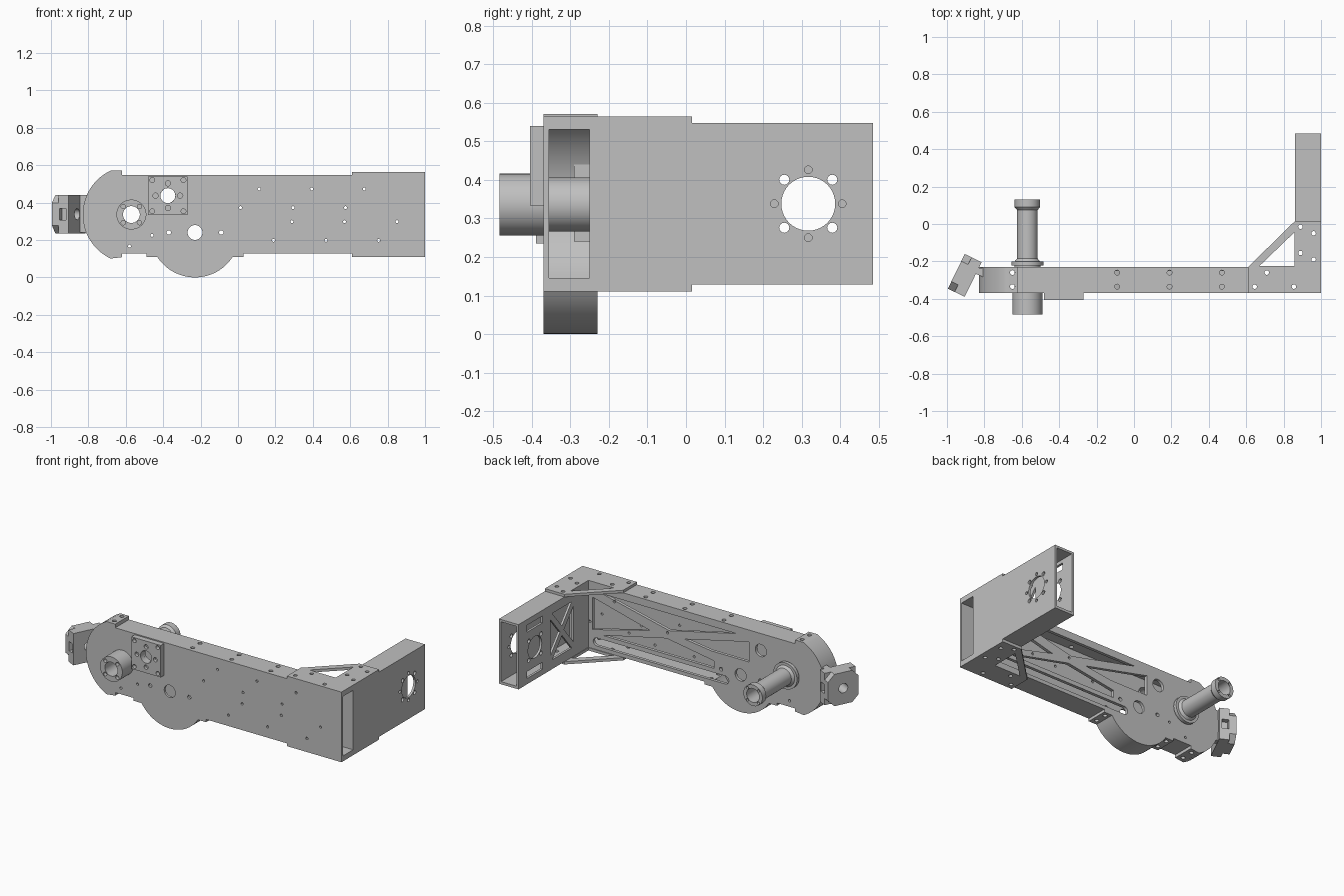
import bpy, bmesh, math
from mathutils import Matrix

if "Cube" in bpy.data.objects:
    bpy.data.objects.remove(bpy.data.objects["Cube"], do_unlink=True)

# Single machined grey
SHADE = (0.527, 0.527, 0.527, 1)
grey = bpy.data.materials.new("machined_grey")
grey.use_nodes = True
grey.diffuse_color = SHADE
grey.node_tree.nodes["Principled BSDF"].inputs["Base Color"].default_value = SHADE


def arc(cx, cy, r, start, end, n=32):
    angles = [math.radians(start + (end - start) * i / n) for i in range(n + 1)]
    return [(cx + r * math.cos(a), cy + r * math.sin(a)) for a in angles]


def circle(cx, cy, r, n=24):
    return arc(cx, cy, r, 0, 360, n)[:-1]


def rect(x0, x1, y0, y1):
    return [(x0, y0), (x1, y0), (x1, y1), (x0, y1)]


def finish(name, bm):
    bmesh.ops.recalc_face_normals(bm, faces=bm.faces)
    mesh = bpy.data.meshes.new(name)
    bm.to_mesh(mesh)
    bm.free()
    mesh.materials.append(grey)
    obj = bpy.data.objects.new(name, mesh)
    bpy.context.scene.collection.objects.link(obj)
    return obj


def solid(name, prisms):
    """Object made of outlines extruded along an axis: (outline, axis, low, high)."""
    bm = bmesh.new()
    place = {"x": lambda a, b, t: (t, a, b), "y": lambda a, b, t: (a, t, b),
             "z": lambda a, b, t: (a, b, t)}
    for outline, axis, low, high in prisms:
        rings = [[bm.verts.new(place[axis](a, b, t)) for a, b in outline] for t in (low, high)]
        for ring in rings:
            bm.faces.new(ring)
        for i in range(len(outline)):
            j = (i + 1) % len(outline)
            bm.faces.new((rings[0][i], rings[0][j], rings[1][j], rings[1][i]))
    return finish(name, bm)


def cut(obj, prisms):
    cutter = solid("cutter", prisms)
    cutter.hide_render = True
    mod = obj.modifiers.new("cut", "BOOLEAN")
    mod.operation, mod.solver, mod.object = "DIFFERENCE", "EXACT", cutter
    graph = bpy.context.evaluated_depsgraph_get()
    graph.update()
    mesh = bpy.data.meshes.new_from_object(obj.evaluated_get(graph))
    obj.modifiers.clear()
    obj.data = mesh
    bpy.data.objects.remove(cutter, do_unlink=True)


def lathe(name, profile, cx, cz):
    """Closed (radius, y) profile turned about a line along y."""
    bm = bmesh.new()
    verts = [bm.verts.new((cx + r, y, cz)) for r, y in profile]
    edges = [bm.edges.new((verts[i - 1], verts[i])) for i in range(len(verts))]
    bmesh.ops.spin(bm, geom=verts + edges, cent=(cx, 0, cz), axis=(0, 1, 0),
                   angle=math.tau, steps=48)
    bmesh.ops.remove_doubles(bm, verts=bm.verts, dist=0.0001)
    return finish(name, bm)


def bolt_circle(cx, cy, radius, hole, start, axis, low, high):
    return [(circle(cx + radius * math.cos(math.radians(start + 90 * i)),
                    cy + radius * math.sin(math.radians(start + 90 * i)), hole, 16),
             axis, low, high) for i in range(4)]


HUB = (-0.57, 0.336)
BULGE = (-0.23, 0.24)
FRONT, BACK = -0.37, -0.23
TOP, BOTTOM = 0.547, 0.128

# Hollow arm with rounded end, lower bulge and mounting ears
outline = ([(1, TOP), (-0.62, TOP), (-0.62, 0.571)] + arc(*HUB, 0.26, 115.3, 244.7)
           + [(-0.62, 0.108), (-0.62, BOTTOM), (-0.49, BOTTOM), (-0.49, 0.11)]
           + arc(*BULGE, 0.24, 212.8, 327.2)
           + [(0.03, 0.11), (0.03, BOTTOM), (1, BOTTOM)])
arm = solid("arm_shell", [(outline, "y", FRONT, BACK)])
cavity = ([(1.1, 0.53)] + arc(*HUB, 0.245, 128, 231)
          + arc(*BULGE, 0.225, 205, 335) + [(1.1, 0.145)])
cut(arm, [(cavity, "y", -0.355, -0.25)])

# Small holes through the arm, large windows and hub bore
holes = [(circle(x + 0.281 * i, z, 0.008, 12), "y", -0.5, 0)
         for x, z in ((0.113, 0.473), (0.013, 0.373), (0.288, 0.298), (0.19, 0.198))
         for i in range(3)]
holes += [(circle(x, z, r, 20), "y", -0.5, 0) for x, z, r in (
    (-0.58, 0.167, 0.008), (-0.46, 0.225, 0.008), (-0.37, 0.24, 0.012),
    (-0.09, 0.24, 0.012), (-0.23, 0.24, 0.04), (-0.375, 0.437, 0.04), (*HUB, 0.05))]
cut(arm, holes)

# Bolt holes in the upper wall, the lower ears and under the gussets
gusset_bolts = [(0.71, -0.26), (0.645, -0.335), (0.855, -0.335), (0.89, -0.155),
                (0.96, -0.19), (0.89, -0.015), (0.96, -0.05)]
cut(arm, [(circle(x, y, 0.013, 16), "z", low, 0.7)
          for x, low in ((-0.65, 0), (-0.09, 0.5), (0.19, 0.5), (0.47, 0.5))
          for y in (-0.26, -0.335)]
    + [(circle(x, y, 0.013, 16), "z", 0.08, 0.2) for x in (-0.46, 0.0) for y in (-0.26, -0.335)]
    + [(circle(x, y, 0.012, 16), "z", 0, 1) for x, y in gusset_bolts[:3]])

# Truss windows in the rear wall
cut(arm, [(tri, "y", -0.28, -0.2) for tri in (
    [(0.83, 0.46), (0.83, 0.25), (0.42, 0.355)],
    [(0.76, 0.5), (-0.2, 0.5), (0.28, 0.39)],
    [(-0.29, 0.47), (-0.29, 0.34), (-0.02, 0.34), (0.17, 0.365)],
    [(0.76, 0.232), (-0.04, 0.232), (-0.04, 0.28), (0.3, 0.335)],
    arc(0.8, 0.178, 0.026, -90, 90, 8) + arc(-0.12, 0.178, 0.026, 90, 270, 8))])

# Hollow side leg
leg = solid("side_leg", [(rect(0.86, 1, BOTTOM, TOP), "y", BACK, 0.485)])
cut(leg, [(rect(0.875, 0.985, 0.145, 0.532), "y", -0.215, 0.6)])
cut(leg, [(circle(0.317, 0.338, 0.07, 40), "x", 0.8, 1.1)]
    + bolt_circle(0.317, 0.338, 0.088, 0.013, 45, "x", 0.8, 1.1)
    + bolt_circle(0.317, 0.338, 0.088, 0.01, 0, "x", 0.93, 1.1)
    + [(circle(x, y, 0.012, 16), "z", 0, 1) for x, y in gusset_bolts[3:]])
# Crossed truss and slots on the inner wall of the leg
cy, cz, h, w = 0.04, 0.338, 0.15, 0.12
cut(leg, [([(cy + s * w, cz - h + 0.03), (cy + s * w, cz + h - 0.03), (cy + s * 0.02, cz)],
           "x", 0.8, 0.88) for s in (-1, 1)]
    + [([(cy - w + 0.02, cz + s * h), (cy + w - 0.02, cz + s * h), (cy, cz + s * 0.03)],
        "x", 0.8, 0.88) for s in (-1, 1)]
    + [(rect(0.24, 0.4, z, z + 0.045), "x", 0.8, 0.88) for z in (0.165, 0.465)])

# Corner gussets above and below
for name, low, high in (("top_gusset", TOP, 0.564), ("bottom_gusset", 0.11, BOTTOM)):
    gusset = solid(name, [([(0.61, FRONT), (1, FRONT), (1, 0.015), (0.86, 0.015),
                            (0.61, BACK)], "z", low, high)])
    cut(gusset, [([(0.67, -0.225), (0.857, -0.225), (0.857, -0.045)], "z", 0, 1)]
        + [(circle(x, y, 0.012, 16), "z", 0, 1) for x, y in gusset_bolts])

# Hollow shaft with front collar and rear flanges
shaft = lathe("hub_shaft", [
    (0.045, -0.483), (0.08, -0.483), (0.08, -0.36), (0.07, -0.36), (0.07, -0.222),
    (0.085, -0.222), (0.085, -0.2), (0.068, -0.2), (0.055, -0.185), (0.055, 0.075),
    (0.068, 0.09), (0.068, 0.13), (0.045, 0.13)], *HUB)
cut(shaft, bolt_circle(*HUB, 0.061, 0.012, 45, "y", -0.6, -0.44)
    + bolt_circle(*HUB, 0.056, 0.008, 45, "y", 0.1, 0.2))

# Square mounting block on the front
block = solid("mount_block", [(rect(-0.48, -0.27, 0.333, 0.54), "y", -0.405, FRONT)])
cut(block, [(circle(-0.375, 0.437, 0.04, 32), "y", -0.5, 0)]
    + bolt_circle(-0.375, 0.437, 0.066, 0.014, 0, "y", -0.5, -0.385)
    + bolt_circle(-0.375, 0.437, 0.118, 0.013, 45, "y", -0.5, -0.38))

# Wrist neck and angled end bracket
solid("wrist_neck", [([(-0.85, -0.265), (-0.79, -0.29), (-0.79, -0.235), (-0.835, -0.235)],
                      "z", 0.24, 0.44)])
a, b = 0.103, 0.06
wrist = solid("wrist_bracket", [(rect(-a, a, -a, a), "y", -0.05, 0.01)])
cut(wrist, [(circle(0, 0, 0.03), "y", -1, 1)]
    + [(rect(x, x + 0.05, -0.03, 0.03), "y", -0.035, 0.005) for x in (-0.12, 0.07)])
octagon = [(-a, -b), (-b, -a), (b, -a), (a, -b), (a, b), (b, a), (-b, a), (-a, b)]
face = solid("wrist_face", [(octagon, "y", 0.01, 0.05)])
cut(face, [(circle(0, 0, 0.03), "y", -1, 1)])
turn = Matrix.Translation((-0.905, -0.275, 0.338)) @ Matrix.Rotation(math.radians(64), 4, "Z")
for part in (wrist, face):
    part.data.transform(turn)

# Smooth round surfaces, keep machined edges crisp
bpy.ops.object.select_all(action="DESELECT")
for obj in bpy.context.scene.objects:
    if obj.type == "MESH" and obj.data.materials and obj.data.materials[0] == grey:
        obj.select_set(True)
        bpy.context.view_layer.objects.active = obj
bpy.ops.object.shade_smooth_by_angle(angle=math.radians(30))
